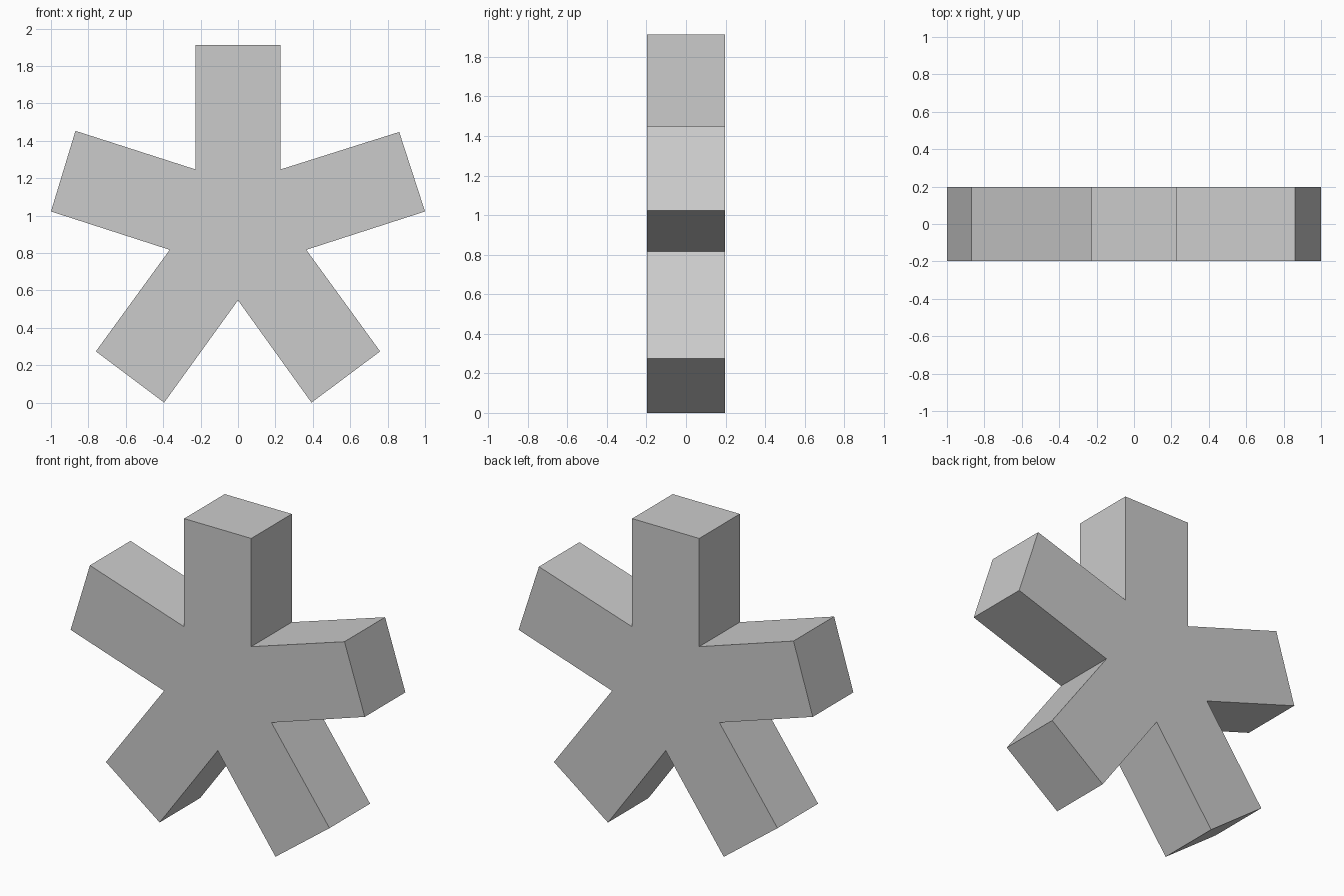
import bpy, bmesh

if "Cube" in bpy.data.objects:
    bpy.data.objects.remove(bpy.data.objects["Cube"])

# Outline of the five-armed asterisk (x, z), clockwise from the top arm
outline = [
    (-0.228, 1.912), (0.228, 1.912), (0.228, 1.247),   # top arm
    (0.862, 1.447), (1.0, 1.022), (0.365, 0.817),      # right arm
    (0.76, 0.274), (0.393, 0.0), (0.0, 0.547),         # lower right arm
    (-0.395, 0.0), (-0.76, 0.274), (-0.365, 0.817),    # lower left arm
    (-1.0, 1.022), (-0.869, 1.453), (-0.228, 1.247),   # left arm
]
HALF_DEPTH = 0.197

# Extrude the outline from front to back
bm = bmesh.new()
front = bm.faces.new([bm.verts.new((x, -HALF_DEPTH, z)) for x, z in outline])
result = bmesh.ops.extrude_face_region(bm, geom=[front], use_keep_orig=True)
back_verts = [g for g in result["geom"] if isinstance(g, bmesh.types.BMVert)]
bmesh.ops.translate(bm, verts=back_verts, vec=(0, 2 * HALF_DEPTH, 0))
bmesh.ops.recalc_face_normals(bm, faces=bm.faces[:])

mesh = bpy.data.meshes.new("asterisk_body")
bm.to_mesh(mesh)
bm.free()
bpy.context.collection.objects.link(bpy.data.objects.new("asterisk_body", mesh))
